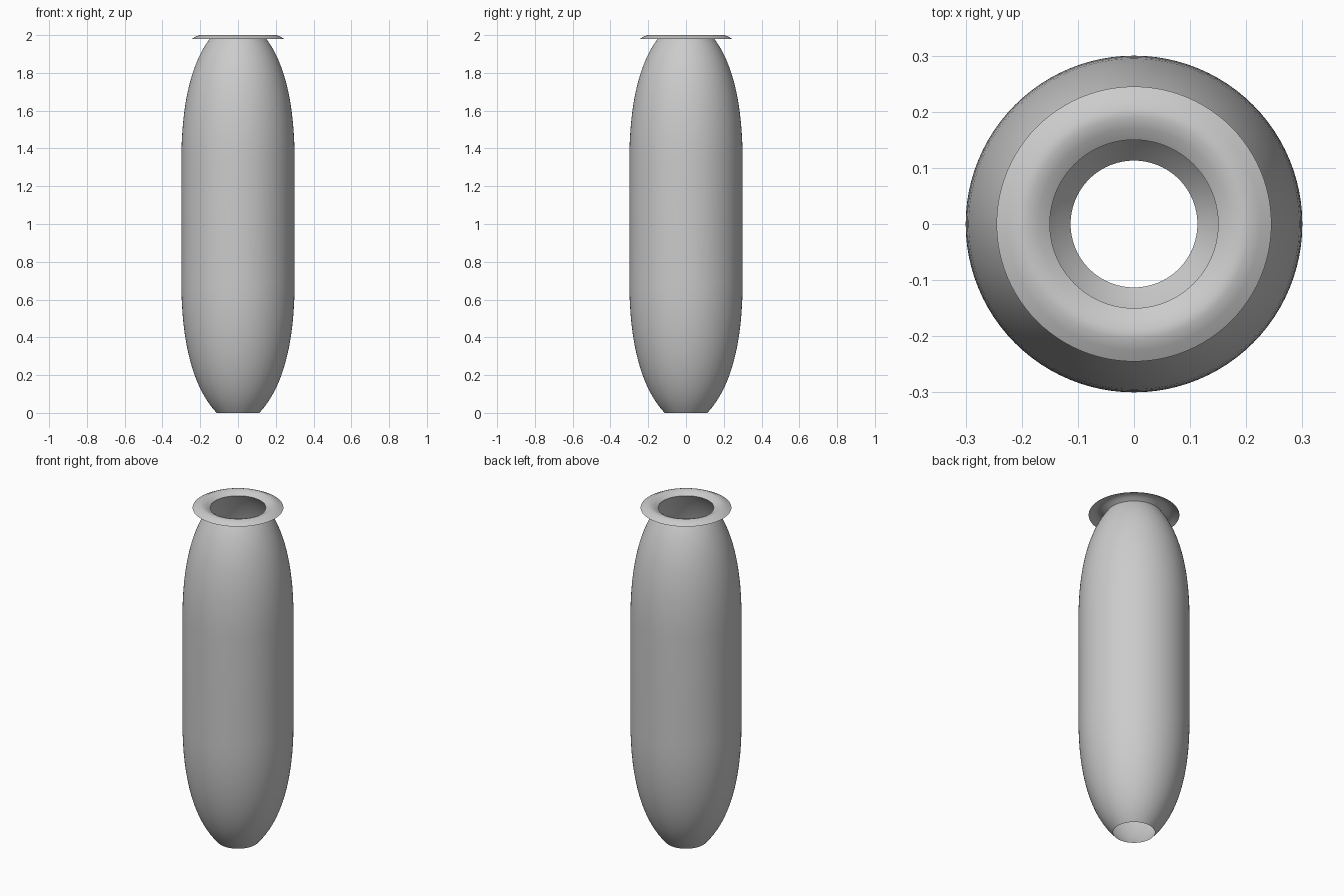
import bpy, bmesh, math

if "Cube" in bpy.data.objects:
    bpy.data.objects.remove(bpy.data.objects["Cube"])


def bezier(p0, p1, p2, n):
    """Points along a quadratic curve, as (radius, height)."""
    pts = []
    for i in range(n + 1):
        t = i / n
        a, b, c = (1 - t) ** 2, 2 * t * (1 - t), t * t
        pts.append((a * p0[0] + b * p1[0] + c * p2[0],
                    a * p0[1] + b * p1[1] + c * p2[1]))
    return pts


def lathe(name, profile, steps=96):
    """Revolve an open profile around z into a thin smooth shell."""
    bm = bmesh.new()
    verts = [bm.verts.new((r, 0, z)) for r, z in profile]
    edges = [bm.edges.new(pair) for pair in zip(verts, verts[1:])]
    bmesh.ops.spin(bm, geom=verts + edges, cent=(0, 0, 0), axis=(0, 0, 1),
                   angle=math.tau, steps=steps)
    bmesh.ops.remove_doubles(bm, verts=bm.verts, dist=1e-5)
    bmesh.ops.recalc_face_normals(bm, faces=bm.faces)
    mesh = bpy.data.meshes.new(name)
    bm.to_mesh(mesh)
    bm.free()
    obj = bpy.data.objects.new(name, mesh)
    bpy.context.collection.objects.link(obj)
    bpy.context.view_layer.objects.active = obj
    obj.select_set(True)
    bpy.ops.object.shade_smooth_by_angle(angle=math.radians(40))
    obj.select_set(False)
    return obj


# Barrel wall: open foot, straight belly, tapering shoulder
foot = bezier((0.113, 0.0), (0.30, 0.20), (0.30, 0.70), 16)
shoulder = bezier((0.30, 1.33), (0.30, 1.78), (0.15, 1.98), 16)
# Turned-over lip: rises from the neck, then droops outward
lip = [(0.17, 1.993), (0.19, 2.0), (0.205, 2.0), (0.225, 1.991), (0.245, 1.98)]
lathe("vase", foot + shoulder + lip)
